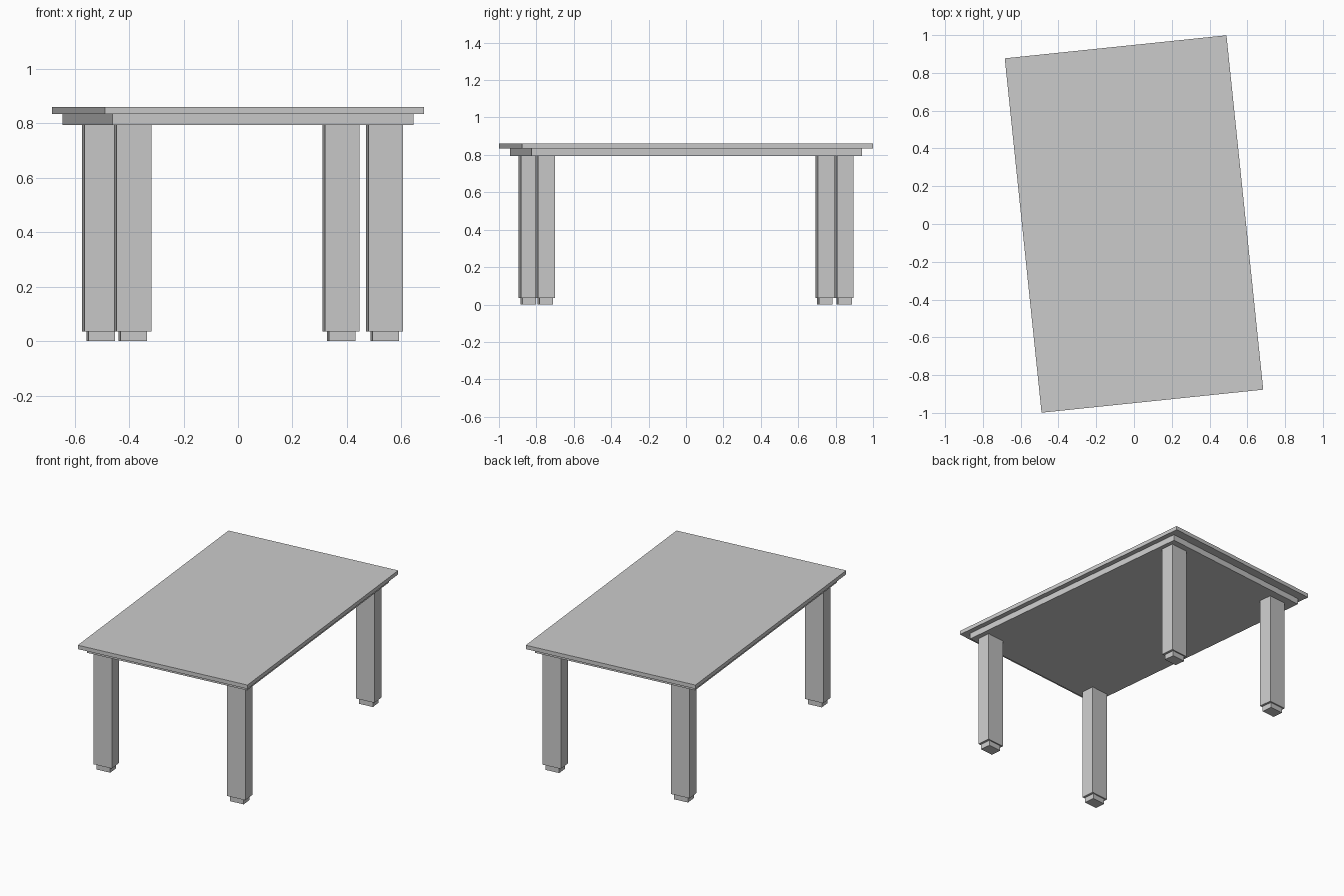
import bpy
from math import radians, sin, cos

if "Cube" in bpy.data.objects:
    bpy.data.objects.remove(bpy.data.objects["Cube"])

ANGLE = radians(5.93)  # whole table is turned slightly about z


def box(name, x, y, w, d, z0, z1):
    """Box of size w by d from z0 to z1, turned with the table."""
    bpy.ops.mesh.primitive_cube_add(size=1, location=(x, y, (z0 + z1) / 2),
                                    rotation=(0, 0, ANGLE))
    ob = bpy.context.object
    ob.name = name
    ob.scale = (w, d, z1 - z0)
    bpy.ops.object.transform_apply(location=False, rotation=False, scale=True)
    return ob


# Table top and the smaller slab below it
box("table_top", 0, 0, 1.18, 1.886, 0.835, 0.861)
box("under_slab", 0, 0, 1.113, 1.774, 0.795, 0.835)

# Legs with narrower feet (back left leg sits slightly further in)
legs = {
    "front_left": (-0.387, -0.844),
    "front_right": (0.539, -0.752),
    "back_left": (-0.505, 0.743),
    "back_right": (0.379, 0.845),
}
for side, (x, y) in legs.items():
    box(side + "_leg", x, y, 0.128, 0.09, 0.035, 0.795)
    box(side + "_foot", x, y, 0.097, 0.073, 0.0, 0.035)
